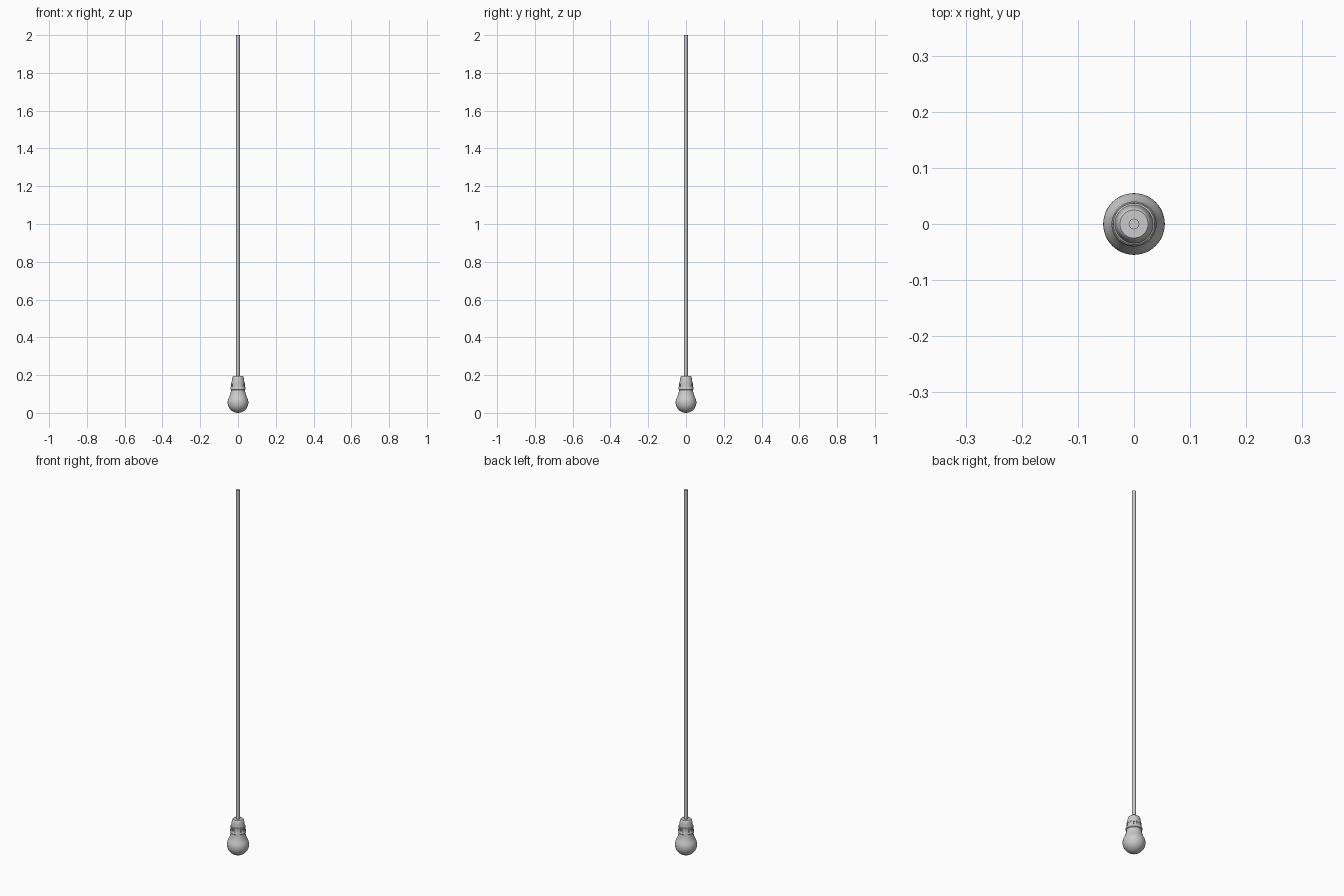
import bpy, bmesh
from math import sin, cos, pi, radians

if "Cube" in bpy.data.objects:
    bpy.data.objects.remove(bpy.data.objects["Cube"])


def lathe(name, profile, sides=48):
    """Revolve (radius, z) points around z; radius 0 makes a pole."""
    bm = bmesh.new()
    rings = []
    for r, z in profile:
        if r == 0:
            rings.append([bm.verts.new((0, 0, z))] * sides)
        else:
            rings.append([bm.verts.new((r * cos(2 * pi * i / sides),
                                        r * sin(2 * pi * i / sides), z))
                          for i in range(sides)])
    for low, high in zip(rings, rings[1:]):
        for i in range(sides):
            j = (i + 1) % sides
            quad = list(dict.fromkeys((low[i], low[j], high[j], high[i])))
            bm.faces.new(quad)
    bmesh.ops.recalc_face_normals(bm, faces=bm.faces[:])
    mesh = bpy.data.meshes.new(name)
    bm.to_mesh(mesh)
    bm.free()
    ob = bpy.data.objects.new(name, mesh)
    bpy.context.collection.objects.link(ob)
    bpy.ops.object.select_all(action='DESELECT')
    ob.select_set(True)
    bpy.context.view_layer.objects.active = ob
    bpy.ops.object.shade_smooth_by_angle(angle=radians(35))
    return ob


# Glass bulb: round globe that tapers into a neck
R = 0.055
globe = [(R * sin(a), R - R * cos(a))
         for a in (radians(t) for t in range(0, 121, 8))]
globe[0] = (0, 0)
neck = [(0.044, 0.091), (0.040, 0.103), (0.0375, 0.115), (0.036, 0.128), (0.035, 0.135)]
lathe("glass_bulb", globe + neck + [(0, 0.135)])

# Socket: collar, stepped body and rounded cap
lathe("socket", [
    (0, 0.122), (0.037, 0.122), (0.040, 0.125), (0.040, 0.134), (0.038, 0.137),
    (0.036, 0.137), (0.035, 0.152), (0.037, 0.153), (0.037, 0.157),
    (0.034, 0.159), (0.032, 0.175), (0.030, 0.187), (0.028, 0.193),
    (0.025, 0.196), (0, 0.196)])

# Grip ribs around the socket body
for i in range(24):
    a = 2 * pi * i / 24
    bpy.ops.mesh.primitive_cube_add(
        size=1, location=(0.0355 * cos(a), 0.0355 * sin(a), 0.145), rotation=(0, 0, a))
    rib = bpy.context.object
    rib.name = "grip_rib"
    rib.scale = (0.003, 0.004, 0.016)

# Hanging cord
lathe("cord", [(0, 0.19), (0.0095, 0.19), (0.0095, 2.0), (0, 2.0)], 24)
